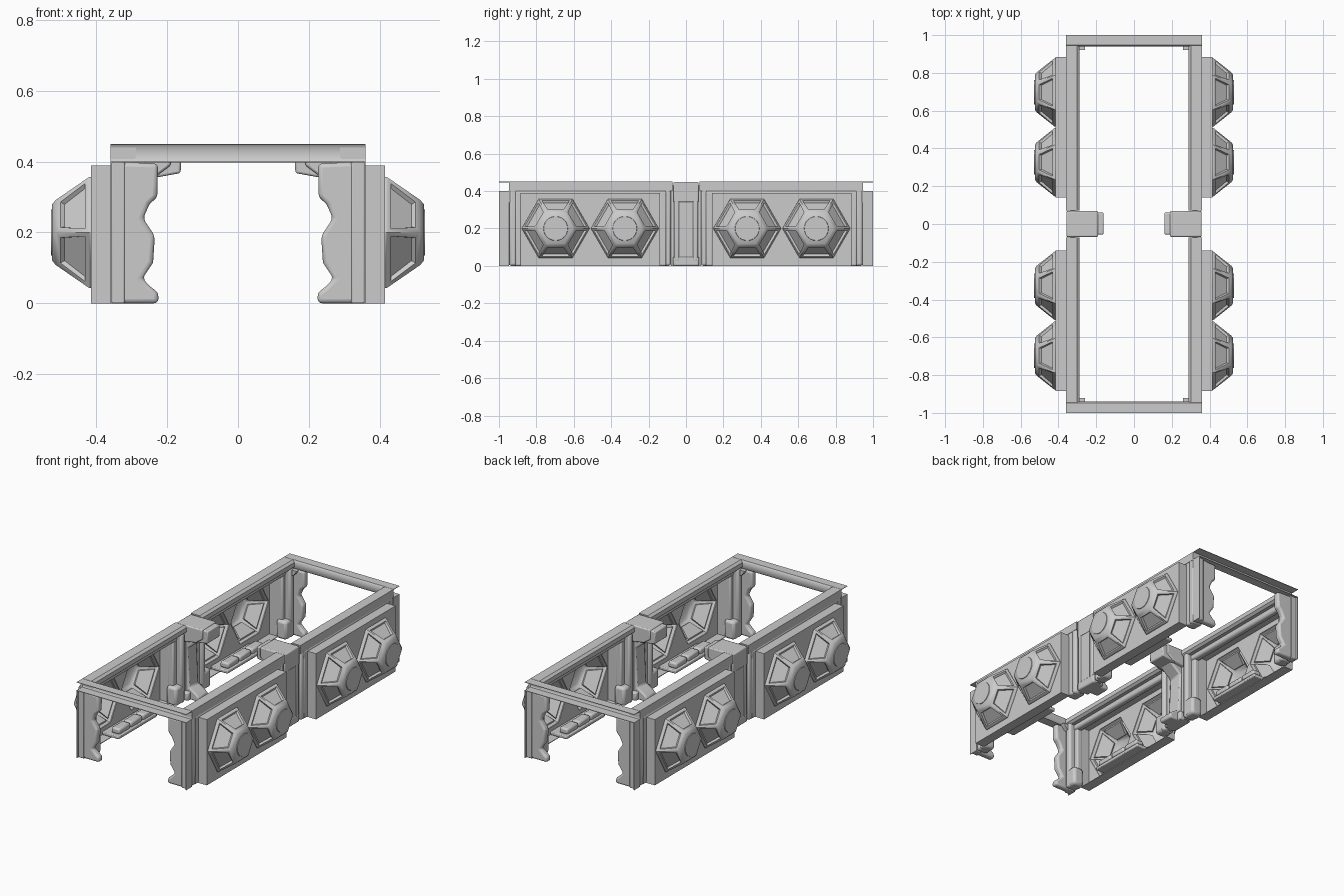
import bpy, bmesh, math
from mathutils import Matrix, Vector

cube = bpy.data.objects.get("Cube")
if cube:
    bpy.data.objects.remove(cube, do_unlink=True)

grey = bpy.data.materials.new("light grey")
grey.use_nodes = True
COLOUR = (0.6, 0.6, 0.6, 1)
grey.diffuse_color = COLOUR
grey.node_tree.nodes["Principled BSDF"].inputs["Base Color"].default_value = COLOUR

DOMES_Y = (0.327, 0.697)   # dome centres in one bay
DOME_Z = 0.2


def finish(bm, name, mirror="xy", bevel=0, segments=2, thick=0):
    """Turn a bmesh into an object mirrored about the centre."""
    bmesh.ops.recalc_face_normals(bm, faces=bm.faces)
    mesh = bpy.data.meshes.new(name)
    bm.to_mesh(mesh)
    bm.free()
    mesh.materials.append(grey)
    ob = bpy.data.objects.new(name, mesh)
    bpy.context.collection.objects.link(ob)
    if thick:
        mod = ob.modifiers.new("thickness", "SOLIDIFY")
        mod.thickness = thick
        mod.offset = -1
    if bevel:
        mod = ob.modifiers.new("bevel", "BEVEL")
        mod.width = bevel
        mod.segments = segments
    mod = ob.modifiers.new("mirror", "MIRROR")
    mod.use_axis = ("x" in mirror, "y" in mirror, False)
    mod.use_mirror_merge = False
    bpy.ops.object.select_all(action="DESELECT")
    bpy.context.view_layer.objects.active = ob
    ob.select_set(True)
    bpy.ops.object.shade_smooth_by_angle(angle=math.radians(40))
    return ob


def box(name, x, y, z, **kw):
    bm = bmesh.new()
    centre = [(a + b) / 2 for a, b in (x, y, z)]
    size = [b - a for a, b in (x, y, z)]
    mat = Matrix.Translation(centre) @ Matrix.Diagonal((*size, 1))
    bmesh.ops.create_cube(bm, size=1, matrix=mat)
    return finish(bm, name, **kw)


def moved_extrusion(bm, faces, shift):
    out = bmesh.ops.extrude_face_region(bm, geom=faces)["geom"]
    bmesh.ops.translate(bm, vec=shift, verts=[v for v in out if isinstance(v, bmesh.types.BMVert)])


def prism(name, points, place, a, b, **kw):
    """Extrude a 2D profile from a to b; place maps (p, q, depth) to xyz."""
    bm = bmesh.new()
    face = bm.faces.new([bm.verts.new(place(p, q, a)) for p, q in points])
    moved_extrusion(bm, [face], Vector(place(0, 0, b)) - Vector(place(0, 0, a)))
    return finish(bm, name, **kw)


def across(p, q, d):
    return (p, d, q)


def hexagon(radius, yc):
    return [(yc + radius * math.cos(i * math.pi / 3),
             DOME_Z + radius * math.sin(i * math.pi / 3)) for i in range(6)]


def pierced_plate(name, x, depth, y, z):
    """Wall plate with a hexagonal opening behind each dome."""
    bm = bmesh.new()
    loops = [[(y[0], z[0]), (y[1], z[0]), (y[1], z[1]), (y[0], z[1])]]
    loops += [hexagon(0.178, yc) for yc in DOMES_Y]
    edges = []
    for loop in loops:
        vs = [bm.verts.new((x, p, q)) for p, q in loop]
        edges += [bm.edges.new((vs[i - 1], vs[i])) for i in range(len(vs))]
    faces = bmesh.ops.triangle_fill(bm, edges=edges, use_beauty=True, normal=(1, 0, 0))["geom"]
    moved_extrusion(bm, [f for f in faces if isinstance(f, bmesh.types.BMFace)], (-depth, 0, 0))
    return finish(bm, name)


# Side walls: thin outer panel with a rim that forms a shallow alcove inside
pierced_plate("outer_panel", 0.415, 0.004, (0.14, 0.885), (0, 0.39))
box("alcove_top", (0.355, 0.413), (0.14, 0.885), (0.386, 0.39))
box("alcove_floor", (0.355, 0.413), (0.14, 0.885), (0, 0.004))
for side, y in (("middle", 0.14), ("end", 0.881)):
    box(f"alcove_{side}_side", (0.355, 0.413), (y, y + 0.004), (0, 0.39))

# Faceted window domes: broad struts, sunken panes, round end pane
for n, yc in enumerate(DOMES_Y, 1):
    bm = bmesh.new()
    rings = [[bm.verts.new((x, p, q)) for p, q in hexagon(r, yc)]
             for x, r in ((0.412, 0.182), (0.422, 0.18), (0.515, 0.106), (0.525, 0.092))]
    sides = []
    for k in range(3):
        for i in range(6):
            j = (i + 1) % 6
            f = bm.faces.new((rings[k][i], rings[k][j], rings[k + 1][j], rings[k + 1][i]))
            if k == 1:
                sides.append(f)
    bm.faces.new(rings[3])
    bmesh.ops.recalc_face_normals(bm, faces=bm.faces)
    bmesh.ops.inset_individual(bm, faces=sides, thickness=0.02, depth=0)
    bmesh.ops.inset_individual(bm, faces=sides, thickness=0.007, depth=-0.012)
    finish(bm, f"window_dome_{n}", thick=0.003)
    bm = bmesh.new()
    bmesh.ops.create_cone(bm, cap_ends=True, segments=24, radius1=0.066, radius2=0.064, depth=0.005,
                          matrix=Matrix.Translation((0.526, yc, DOME_Z)) @ Matrix.Rotation(math.pi / 2, 4, "Y"))
    finish(bm, f"round_pane_{n}")

# Rounded frame around the inside of each bay, in two steps
RAIL = [(0.36, 0.45), (0.302, 0.45), (0.288, 0.438), (0.288, 0.412), (0.302, 0.4), (0.36, 0.4)]
prism("top_rail", RAIL, across, 0.072, 0.945)
box("inner_top_rail", (0.32, 0.36), (0.1, 0.92), (0.365, 0.405), bevel=0.012)
for side, y in (("middle", (0.08, 0.115)), ("end", (0.905, 0.945))):
    box(f"{side}_upright", (0.29, 0.36), y, (0, 0.41), bevel=0.012)
for side, y in (("middle", (0.105, 0.144)), ("end", (0.88, 0.915))):
    box(f"{side}_inner_upright", (0.325, 0.36), y, (0, 0.385), bevel=0.008)
    box(f"{side}_foot_block", (0.29, 0.358), (y[0] - 0.015, y[1] + 0.02), (0, 0.11), bevel=0.015)

# Low bench in each bay: tray and three cushions
box("bench_tray", (0.3, 0.41), (0.33, 0.69), (0.005, 0.025), bevel=0.005)
for i in range(3):
    y = 0.345 + i * 0.113
    box(f"bench_cushion_{i + 1}", (0.305, 0.36), (y, y + 0.105), (0.025, 0.06), bevel=0.01)

# Waisted columns at the ends
COLUMN = [(0.355, 0), (0.225, 0), (0.225, 0.03), (0.245, 0.045), (0.27, 0.07), (0.24, 0.115),
          (0.235, 0.19), (0.268, 0.24), (0.25, 0.28), (0.228, 0.3), (0.226, 0.395), (0.355, 0.4)]
prism("end_column", COLUMN, across, 0.945, 0.985, bevel=0.012, segments=3)
box("end_post", (0.32, 0.358), (0.945, 0.988), (0, 0.4), bevel=0.004)
box("end_post_flange", (0.356, 0.36), (0.945, 1), (0, 0.4))

# End beams: channels that open outward
CHANNEL = [(1, 0.45), (0.947, 0.45), (0.94, 0.441), (0.94, 0.407), (0.947, 0.398), (1, 0.398),
           (1, 0.401), (0.949, 0.401), (0.944, 0.409), (0.944, 0.439), (0.949, 0.447), (1, 0.447)]
prism("end_beam", CHANNEL, lambda p, q, d: (d, p, q), -0.36, 0.36, mirror="y")

# Corner brackets under the end beams
prism("corner_bracket", [(0.355, 0.4), (0.26, 0.4), (0.28, 0.37), (0.355, 0.34)], across, 0.92, 0.95)

# Middle pillars with feet and overhead arms
PILLAR = [(0.355, 0), (0.23, 0), (0.226, 0.025), (0.25, 0.045), (0.29, 0.07),
          (0.3, 0.3), (0.226, 0.36), (0.23, 0.4), (0.355, 0.4)]
prism("middle_pillar", PILLAR, across, -0.045, 0.045, mirror="x", bevel=0.008)
ARM = [(0.358, 0.448), (0.19, 0.448), (0.19, 0.39), (0.23, 0.36), (0.358, 0.34)]
prism("overhead_arm", ARM, across, -0.068, 0.068, mirror="x", bevel=0.006)
TIP = [(0.25, 0.446), (0.16, 0.44), (0.162, 0.368), (0.25, 0.352)]
prism("overhead_arm_tip", TIP, across, -0.055, 0.06, mirror="x", bevel=0.006)

# Outer face of the middle pillars: backing, ribs and slot panel
box("middle_backing", (0.31, 0.335), (-0.08, 0.08), (0, 0.43), mirror="x")
box("middle_rib", (0.33, 0.358), (0.035, 0.065), (0.02, 0.42), bevel=0.008)
box("slot_panel", (0.33, 0.352), (-0.028, 0.028), (0.08, 0.36), mirror="x", bevel=0.006)
box("middle_base", (0.28, 0.357), (-0.07, 0.07), (0, 0.05), mirror="x", bevel=0.008)
